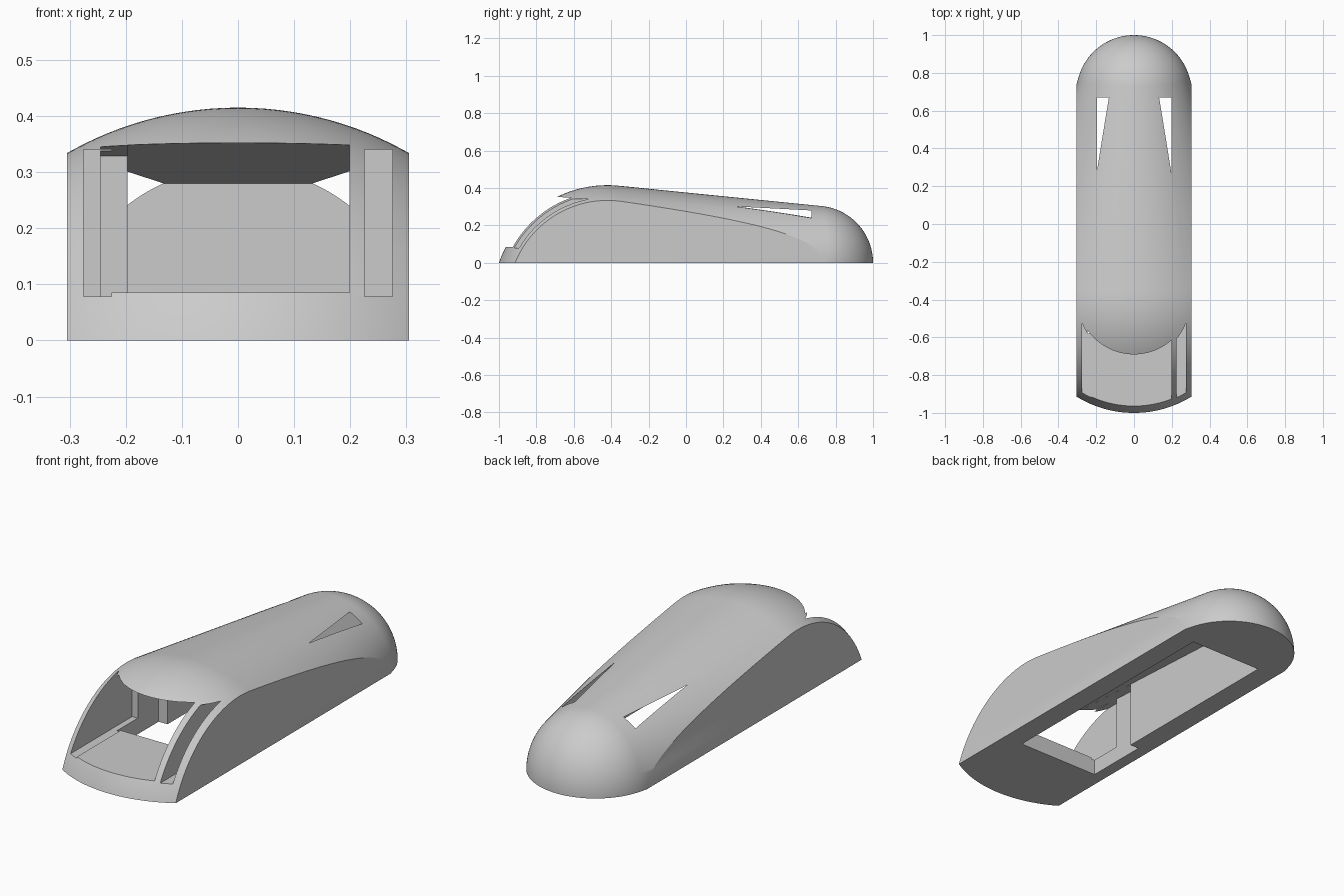
import bpy
import bmesh
import math
from mathutils import Matrix, Vector

if "Cube" in bpy.data.objects:
    bpy.data.objects.remove(bpy.data.objects["Cube"], do_unlink=True)

# Single plain grey
grey = bpy.data.materials.new("light_grey")
grey.use_nodes = True
colour = (0.6, 0.6, 0.6, 1)
grey.diffuse_color = colour
grey.node_tree.nodes["Principled BSDF"].inputs["Base Color"].default_value = colour


def add_object(name, bm):
    bmesh.ops.recalc_face_normals(bm, faces=bm.faces)
    mesh = bpy.data.meshes.new(name)
    bm.to_mesh(mesh)
    bm.free()
    obj = bpy.data.objects.new(name, mesh)
    bpy.context.collection.objects.link(obj)
    return obj


def prism(name, x0, x1, profile):
    """Extrude a (y, z) profile from x0 to x1."""
    bm = bmesh.new()
    face = bm.faces.new([bm.verts.new((x0, y, z)) for y, z in profile])
    out = bmesh.ops.extrude_face_region(bm, geom=[face])
    moved = [v for v in out["geom"] if isinstance(v, bmesh.types.BMVert)]
    bmesh.ops.translate(bm, verts=moved, vec=(x1 - x0, 0, 0))
    return add_object(name, bm)


def box(name, x0, x1, y0, y1, z0, z1):
    return prism(name, x0, x1, [(y0, z0), (y1, z0), (y1, z1), (y0, z1)])


def tapered_capsule(name, c1, r1, c2, r2, segments=160):
    """Two spheres joined by their tangent cone, turned about the line of centres."""
    axis = c2 - c1
    length = axis.length
    tangent = math.acos((r1 - r2) / length)
    steps = 64
    points = []
    for i in range(steps + 1):
        a = math.pi + (tangent - math.pi) * i / steps
        points.append((r1 * math.sin(a), 0, r1 * math.cos(a)))
    for i in range(steps + 1):
        a = tangent * (1 - i / steps)
        points.append((r2 * math.sin(a), 0, length + r2 * math.cos(a)))
    bm = bmesh.new()
    verts = [bm.verts.new(p) for p in points]
    edges = [bm.edges.new(pair) for pair in zip(verts, verts[1:])]
    bmesh.ops.spin(bm, geom=verts + edges, cent=(0, 0, 0), axis=(0, 0, 1),
                   angle=math.tau, steps=segments)
    bmesh.ops.remove_doubles(bm, verts=bm.verts, dist=1e-5)
    turn = Vector((0, 0, 1)).rotation_difference(axis).to_matrix().to_4x4()
    bmesh.ops.transform(bm, matrix=Matrix.Translation(c1) @ turn, verts=bm.verts)
    return add_object(name, bm)


def roof(y):
    return 0.28 + 0.053 * (0.67 - y)


def cavity(name, x0, x1, back, drop=0.0):
    """Sloped-roof cavity with a raised front floor and an open underside."""
    front, sill = -1.2, -0.58
    return prism(name, x0, x1, [
        (front, 0.085), (sill, 0.085), (sill, -0.1), (back, -0.1),
        (back, roof(back) - drop), (front, roof(front) - drop)])


# Outer shell
body = tapered_capsule("body_shell", Vector((0, -0.42, -0.198)), 0.613,
                       Vector((0, 0.695, 0)), 0.305)
body.data.materials.append(grey)

# Flat sides and base, then the openings
cuts = [
    (box("side_trim", -0.305, 0.305, -1.5, 1.5, 0, 1), "INTERSECT"),
    (cavity("main_cavity", -0.197, 0.199, 0.67), "DIFFERENCE"),
    (cavity("side_recess", -0.245, -0.1, -0.26, 0.0004), "DIFFERENCE"),
    (box("right_slot", -0.275, -0.225, -1.2, -0.42, 0.078, 0.34), "DIFFERENCE"),
    (box("left_slot", 0.225, 0.275, -1.2, -0.42, 0.078, 0.34), "DIFFERENCE"),
]
bpy.ops.object.select_all(action="DESELECT")
body.select_set(True)
bpy.context.view_layer.objects.active = body
for cutter, operation in cuts:
    cutter.hide_render = True
    mod = body.modifiers.new(cutter.name, "BOOLEAN")
    mod.operation = operation
    mod.solver = "EXACT"
    mod.object = cutter
    bpy.ops.object.modifier_apply(modifier=mod.name)
    bpy.data.objects.remove(cutter, do_unlink=True)

for poly in body.data.polygons:
    poly.material_index = 0
bpy.ops.object.shade_smooth_by_angle(angle=math.radians(20))
